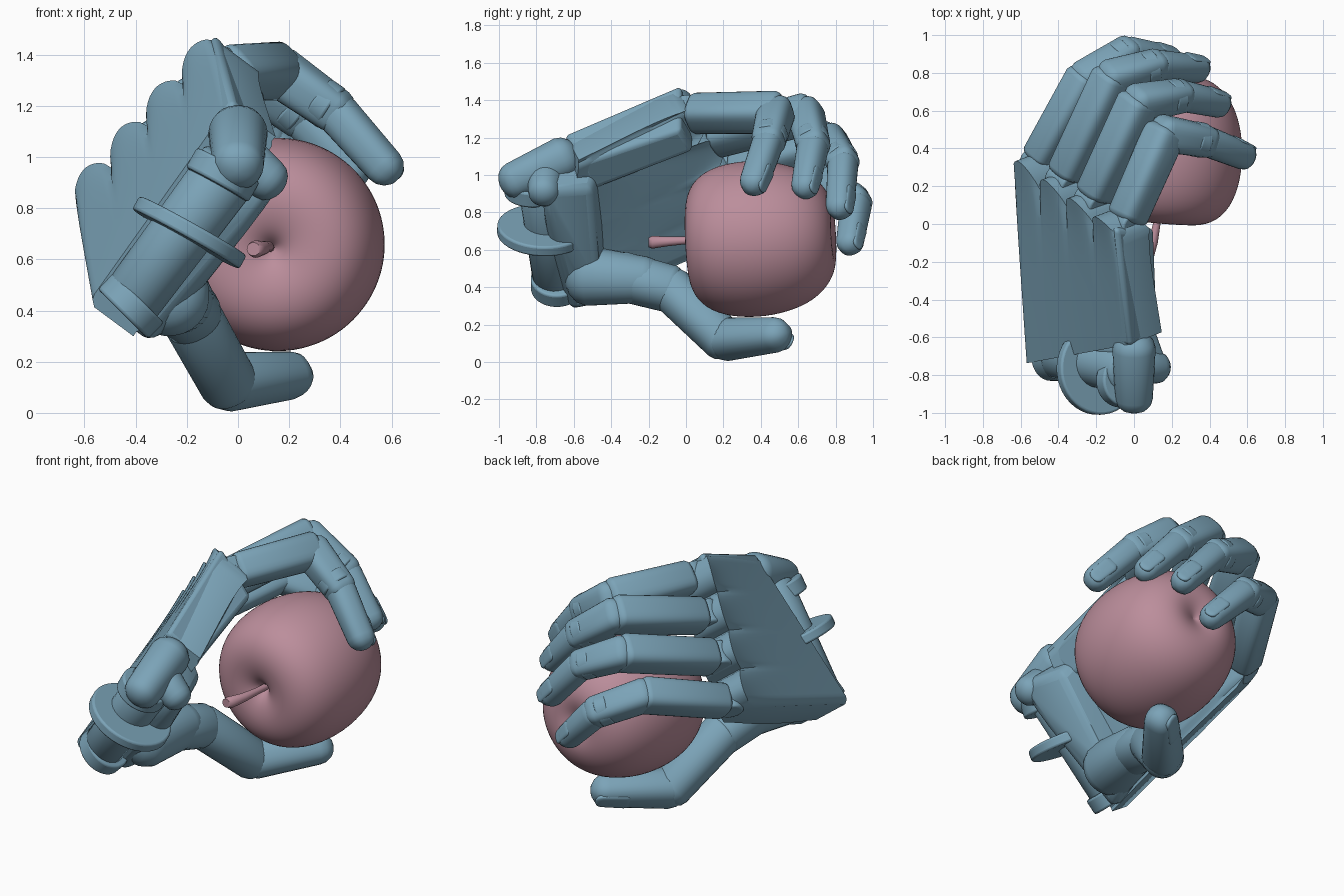
import bpy, bmesh, math
from mathutils import Vector as V

if "Cube" in bpy.data.objects:
    bpy.data.objects.remove(bpy.data.objects["Cube"])


def material(name, col):
    m = bpy.data.materials.new(name)
    m.diffuse_color = col
    m.use_nodes = True
    m.node_tree.nodes["Principled BSDF"].inputs["Base Color"].default_value = m.diffuse_color
    return m


BLUE = material("hand_blue", (0.2, 0.37, 0.48, 1))
PINK = material("apple_pink", (0.5, 0.27, 0.33, 1))


def finish(name, bm, mat=BLUE, angle=35, bevel=0):
    bmesh.ops.recalc_face_normals(bm, faces=bm.faces)
    me = bpy.data.meshes.new(name)
    bm.to_mesh(me)
    bm.free()
    ob = bpy.data.objects.new(name, me)
    bpy.context.collection.objects.link(ob)
    me.materials.append(mat)
    if bevel:
        b = ob.modifiers.new("bevel", 'BEVEL')
        b.width, b.segments = bevel, 3
    bpy.ops.object.select_all(action='DESELECT')
    ob.select_set(True)
    bpy.context.view_layer.objects.active = ob
    bpy.ops.object.shade_smooth_by_angle(angle=math.radians(angle))
    return ob


def loft(name, rings, mat=BLUE, angle=35, bevel=0):
    bm = bmesh.new()
    rows = [[bm.verts.new(p) for p in r] for r in rings]
    n = len(rows[0])
    for a, b in zip(rows, rows[1:]):
        for i in range(n):
            bm.faces.new((a[i], a[(i + 1) % n], b[(i + 1) % n], b[i]))
    for r in (rows[0], rows[-1]):
        for i in range(n // 2 - 1):
            bm.faces.new((r[i], r[i + 1], r[n - 2 - i], r[n - 1 - i]))
    return finish(name, bm, mat, angle, bevel)


def segment(name, p, q, r0, r1, side, flat=1.0, box=3.2, cap=0.8):
    """Rounded, slightly boxy limb from p to q with domed ends."""
    d = (q - p).normalized()
    s = (side - d * side.dot(d)).normalized()
    u = s.cross(d)
    stations = [(p - d * r0 * cap * math.cos(a), r0 * math.sin(a)) for a in (0.12, 0.4, 0.75, 1.15, 1.57)]
    stations += [(q + d * r1 * cap * math.cos(a), r1 * math.sin(a)) for a in (1.57, 1.15, 0.75, 0.4, 0.12)]
    rings = []
    for c, r in stations:
        ring = []
        for k in range(28):
            a = 2 * math.pi * (k + 0.5) / 28
            x, y = (math.copysign(abs(f) ** (2 / box), f) for f in (math.cos(a), math.sin(a)))
            ring.append(c + s * r * x + u * r * flat * y)
        rings.append(ring)
    return loft(name, rings, angle=50)


def disc(name, c, axis, r, depth, bevel=0.012):
    bm = bmesh.new()
    bmesh.ops.create_cone(bm, cap_ends=True, segments=40, radius1=r, radius2=r, depth=depth)
    ob = finish(name, bm, bevel=bevel)
    ob.rotation_euler = V(axis).to_track_quat('Z', 'Y').to_euler()
    ob.location = c
    return ob


def hull(name, pts, bevel):
    bm = bmesh.new()
    for p in pts:
        bm.verts.new(p)
    bmesh.ops.convex_hull(bm, input=bm.verts)
    bmesh.ops.dissolve_limit(bm, angle_limit=0.12, verts=bm.verts, edges=bm.edges)
    return finish(name, bm, bevel=bevel)


# palm: slab swept from wrist to knuckles, scalloped into four knuckle humps
N = V((-0.77, -0.29, 0.57)).normalized()
W0, W1 = V((-0.585, -0.74, 0.43)), V((-0.03, -0.64, 1.21))
K0, K1 = V((-0.66, 0.36, 0.85)), V((-0.10, -0.03, 1.49))
NU, NV = 48, 16
rings = []
for j in range(NV + 1):
    v = j / NV
    back, front = [], []
    for i in range(NU + 1):
        u = i / NU
        hump = abs(math.sin(4 * math.pi * u)) ** 0.6
        ve = v * (0.9 + 0.12 * hump)
        p = W0.lerp(W1, u).lerp(K0.lerp(K1, u), ve)
        edge = min(1, min(u, 1 - u) / 0.04)
        p = p + N * (0.045 * (hump - 0.6) * v ** 6 - 0.03 * (1 - edge) ** 2)
        t = 0.21 + 0.03 * (1 - v) + 0.05 * math.sin(math.pi * v) * (1 - u)
        back.append(p)
        front.append(p - N * (t - 0.04 * (1 - edge)))
    rings.append(back + front[::-1])
loft("palm", rings, angle=40)

# index side panel and wrist block
hull("index_side_panel", [(-0.19, -0.62, 1.01), (-0.02, -0.65, 1.22), (0.13, -0.57, 1.06), (0.02, -0.5, 0.92),
     (-0.19, 0.02, 1.37), (-0.09, -0.03, 1.485), (0.11, -0.03, 1.24), (0.0, 0.04, 1.13)], 0.025)
hull("wrist_block", [(-0.57, -0.72, 0.43), (-0.03, -0.7, 1.12), (0.2, -0.78, 0.91), (-0.35, -0.61, 0.27),
     (-0.52, -0.4, 0.5), (-0.02, -0.45, 1.1), (0.1, -0.5, 0.93), (-0.28, -0.45, 0.3)], 0.04)

# wrist hinge: barrel, lugs and boss
AX = V((0.48, 0.04, 0.86))
segment("wrist_barrel", V((-0.41, -0.70, 0.45)), V((-0.03, -0.77, 0.96)), 0.12, 0.13, V((0, 1, 0)), box=2, cap=0.25)
disc("wrist_lug_large", (-0.19, -0.77, 0.705), AX, 0.24, 0.06)
disc("wrist_lug_upper", (-0.06, -0.83, 0.93), AX, 0.14, 0.09)
disc("wrist_lug_lower", (-0.42, -0.69, 0.42), (0.7, 0, 0.7), 0.14, 0.09)
segment("wrist_boss", V((0, -0.92, 0.97)), V((0, -0.66, 1.09)), 0.1, 0.115, V((1, 0, 0)), box=2.2)
segment("wrist_knob", V((0.03, -0.75, 0.98)), V((0.12, -0.76, 0.91)), 0.1, 0.085, V((0, 1, 0)), box=2)


def digit(name, pts, radii, thumb=False):
    k, pip, dip, tip = (V(p) for p in pts)
    side = (pip - k).cross(tip - dip).normalized()
    d = (tip - dip).normalized()
    back = side.cross(d)
    out = (dip if thumb else pip) - (k + tip) / 2
    if back.dot(out) < 0:
        back = -back
    a, b, c, e = radii
    end = tip - d * e * 0.8
    segment(name + "_lower", k, pip, a, b, side, cap=0.5, box=2.2 if thumb else 3.4)
    segment(name + "_middle", pip, dip, b * 0.96, c, side, cap=0.75, box=2.2 if thumb else 3)
    segment(name + "_upper", dip + d * 0.02, end, c * 0.96, e, side, box=2.4, cap=1.0)
    # fingernail set into the back of the tip
    segment(name + "_nail", dip.lerp(end, 0.75) + back * e * 0.86, end + d * e * 0.4 + back * e * 0.76,
            e * 0.62, e * 0.55, side, flat=0.35)
    # hinge pin and collar
    if not thumb:
        disc(name + "_knuckle_pin", k - (pip - k) * 0.1, side, a * 0.8, a * 1.5)
        disc(name + "_collar", dip - (dip - pip).normalized() * 0.05, dip - pip, c * 1.1, 0.07, 0.01)


digit("index", [(-0.03, 0.05, 1.33), (0.16, 0.48, 1.335), (0.38, 0.44, 1.18), (0.61, 0.35, 0.92)],
      (0.095, 0.1, 0.085, 0.075))
digit("middle", [(-0.2, 0.17, 1.20), (0.02, 0.64, 1.325), (0.25, 0.68, 1.16), (0.48, 0.63, 0.90)],
      (0.095, 0.1, 0.085, 0.072))
digit("ring", [(-0.35, 0.28, 1.03), (-0.12, 0.77, 1.18), (0.12, 0.84, 1.07), (0.37, 0.82, 0.79)],
      (0.095, 0.098, 0.082, 0.072))
digit("little", [(-0.49, 0.36, 0.83), (-0.26, 0.77, 0.96), (-0.03, 0.91, 0.85), (0.21, 0.87, 0.6)],
      (0.09, 0.094, 0.084, 0.07))

# thumb with a thick root growing out of the wrist block
segment("thumb_root", V((-0.27, -0.52, 0.46)), V((-0.22, -0.22, 0.44)), 0.16, 0.125, V((1, 0, 0)), box=2.1)
digit("thumb", [(-0.25, -0.35, 0.46), (-0.19, -0.08, 0.39), (-0.04, 0.2, 0.12), (0.25, 0.53, 0.15)],
      (0.13, 0.125, 0.115, 0.09), thumb=True)

# apple: profile spun about the slightly tilted y axis
profile = [(0.004, 0.1), (0.025, 0.07), (0.06, 0.035), (0.12, 0.01), (0.21, 0.0), (0.315, 0.035), (0.395, 0.14),
           (0.425, 0.31), (0.412, 0.48), (0.365, 0.63), (0.285, 0.735), (0.18, 0.79), (0.09, 0.785), (0.004, 0.74)]
TILT = V((0, 1, 0)).rotation_difference(V((0.09, 1, 0.05)))
MID = V((0, 0.39, 0))
rings = [[TILT @ (V((r * math.cos(t), y, r * math.sin(t))) - MID) + V((0.16, 0.395, 0.66))
          for t in (2 * math.pi * k / 32 for k in range(32))] for r, y in profile]
apple = loft("apple", rings, PINK, 80)
apple.modifiers.new("smooth", 'SUBSURF').levels = 2
apple.modifiers["smooth"].render_levels = 2

# apple stem: bent tapered stalk
path = [(0.125, 0.14, 0.645, 0.018), (0.12, 0.0, 0.65, 0.02), (0.1, -0.1, 0.645, 0.026), (0.07, -0.18, 0.64, 0.034),
        (0.06, -0.2, 0.64, 0.026)]
loft("apple_stem", [[V((x + r * math.cos(t), y, z + r * math.sin(t)))
     for t in (math.pi * k / 8 for k in range(16))] for x, y, z, r in path], PINK, 50)
